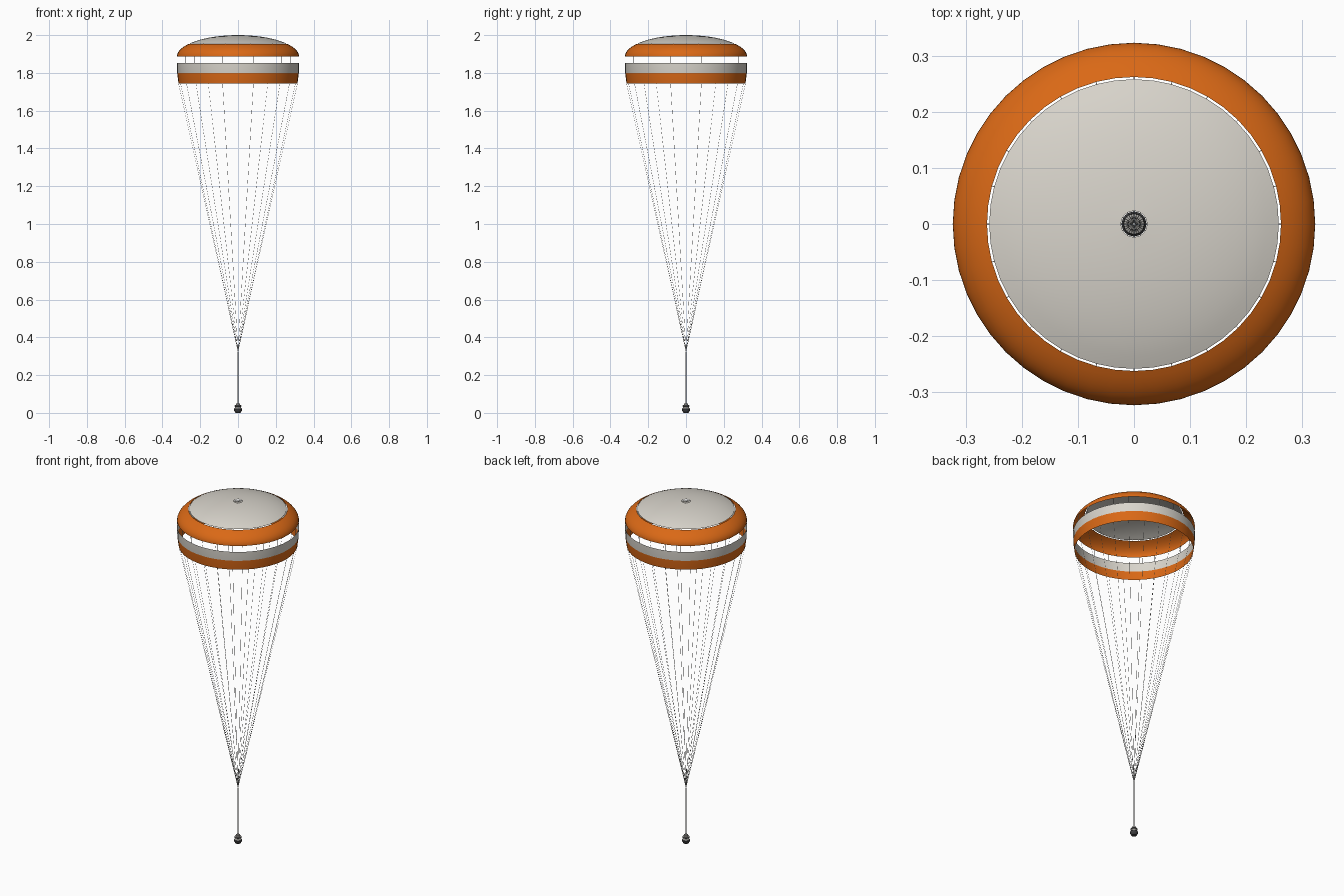
import bpy, math

if "Cube" in bpy.data.objects:
    bpy.data.objects.remove(bpy.data.objects["Cube"])

RADIUS, SKIRT, CROWN, TOP = 0.323, 0.315, 1.887, 2.0
VENT, CONFLUENCE = 0.023, 0.325
SEGMENTS, LINES = 48, 24


def material(name, rgb):
    m = bpy.data.materials.new(name)
    m.use_nodes = True
    m.diffuse_color = (*rgb, 1)
    m.node_tree.nodes["Principled BSDF"].inputs["Base Color"].default_value = (*rgb, 1)
    return m


grey = material("pale grey fabric", (0.69, 0.66, 0.60))
orange = material("orange fabric", (0.70, 0.14, 0.008))
cord = material("light grey cord", (0.38, 0.38, 0.37))
dark = material("charcoal", (0.05, 0.05, 0.052))
metal = material("grey metal", (0.35, 0.34, 0.32))


def select(ob):
    bpy.ops.object.select_all(action='DESELECT')
    ob.select_set(True)
    bpy.context.view_layer.objects.active = ob


def lathe(name, profile, mats, rule=lambda z: 0):
    """Revolve (radius, height) points, listed from the top down."""
    verts, faces = [], []
    for r, z in profile:
        for k in range(SEGMENTS):
            a = math.tau * k / SEGMENTS
            verts.append((r * math.cos(a), r * math.sin(a), z))
    for i in range(len(profile) - 1):
        for k in range(SEGMENTS):
            n = (k + 1) % SEGMENTS
            p, q = i * SEGMENTS, (i + 1) * SEGMENTS
            faces.append((p + k, q + k, q + n, p + n))
    mesh = bpy.data.meshes.new(name)
    mesh.from_pydata(verts, [], faces)
    for m in mats:
        mesh.materials.append(m)
    for f in mesh.polygons:
        f.material_index = rule(f.center.z)
    ob = bpy.data.objects.new(name, mesh)
    bpy.context.collection.objects.link(ob)
    select(ob)
    bpy.ops.object.shade_smooth_by_angle(angle=math.radians(35))


def cords(name, ends, thickness):
    """Thin round straight cords between pairs of points, as one mesh."""
    curve = bpy.data.curves.new(name, 'CURVE')
    curve.dimensions = '3D'
    curve.bevel_depth = thickness
    curve.bevel_resolution = 1
    curve.use_fill_caps = True
    for pair in ends:
        s = curve.splines.new('POLY')
        s.points.add(1)
        for point, co in zip(s.points, pair):
            point.co = (*co, 1)
    curve.materials.append(cord)
    ob = bpy.data.objects.new(name, curve)
    bpy.context.collection.objects.link(ob)
    select(ob)
    bpy.ops.object.convert(target='MESH')


def ring_cords(name, start, end, thickness):
    """Repeat one (radius, height) to (radius, height) cord around the axis."""
    ends = []
    for k in range(LINES):
        a = math.tau * k / LINES
        ends.append([(r * math.cos(a), r * math.sin(a), z) for r, z in (start, end)])
    cords(name, ends, thickness)


def crown_arc(r0, r1, steps):
    """Points on the elliptical crown, evenly spaced by angle."""
    a0, a1 = math.asin(r0 / RADIUS), math.asin(r1 / RADIUS)
    angles = [a0 + (a1 - a0) * i / steps for i in range(steps + 1)]
    return [(RADIUS * math.sin(a), CROWN + (TOP - CROWN) * math.cos(a)) for a in angles]


# Canopy: central disk, shoulder ring and lower two-colour band
disk = crown_arc(VENT, 0.258, 8)
shoulder = crown_arc(0.262, RADIUS, 10)
band = [(RADIUS, 1.852), (0.322, 1.80), (SKIRT, 1.745)]
lathe("canopy_disk", disk, [grey])
lathe("canopy_shoulder", shoulder, [orange])
lathe("canopy_band", band, [grey, orange], lambda z: 0 if z > 1.80 else 1)

# Cords bridge the vent and the two gaps, then run from the skirt to one point
ring_cords("vent_lines", disk[0], (0, disk[0][1]), 0.0003)
ring_cords("upper_gap_lines", disk[-1], shoulder[0], 0.0005)
ring_cords("lower_gap_lines", shoulder[-1], band[0], 0.0006)
ring_cords("suspension_lines", band[-1], (0, CONFLUENCE), 0.0006)
cords("riser", [[(0, 0, CONFLUENCE), (0, 0, 0.045)]], 0.0019)

# Payload: capsule with a cap, a conical shell, a wide rim and a tapered base
lathe("payload_body",
      [(0, 0.050), (0.011, 0.050), (0.012, 0.042), (0.018, 0.040), (0.019, 0.034),
       (0.016, 0.032), (0.018, 0.024), (0.022, 0.020), (0.022, 0.014),
       (0.017, 0.006), (0.013, 0), (0, 0)],
      [dark, metal], lambda z: 1 if 0.023 < z < 0.033 or z > 0.041 else 0)
